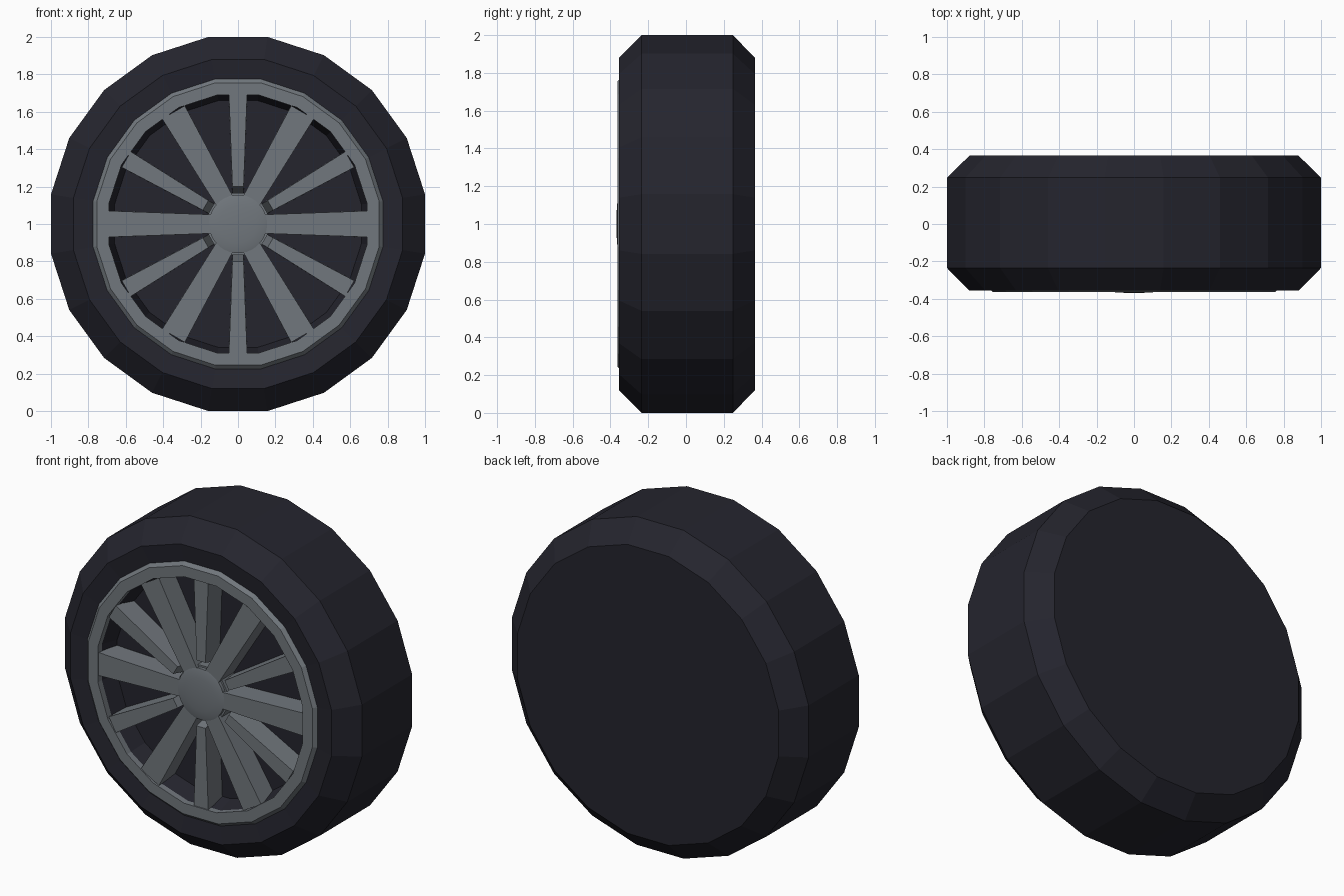
import bpy, bmesh, math
from mathutils import Matrix

if "Cube" in bpy.data.objects:
    bpy.data.objects.remove(bpy.data.objects["Cube"])


def material(name, rgb):
    m = bpy.data.materials.new(name)
    m.diffuse_color = (*rgb, 1)
    m.use_nodes = True
    m.node_tree.nodes["Principled BSDF"].inputs["Base Color"].default_value = m.diffuse_color
    return m


rubber = material("dark rubber", (0.018, 0.018, 0.027))
metal = material("grey metal", (0.165, 0.185, 0.205))


def finish(name, bm, mat):
    bmesh.ops.recalc_face_normals(bm, faces=bm.faces)
    me = bpy.data.meshes.new(name)
    bm.to_mesh(me)
    bm.free()
    me.materials.append(mat)
    ob = bpy.data.objects.new(name, me)
    bpy.context.collection.objects.link(ob)
    return ob


def lathe(name, profile, sides, mat, closed=False):
    """Spin (radius, y) points round the wheel axis; radii are to the flats."""
    bm = bmesh.new()
    half = math.pi / sides
    rings = []
    for r, y in profile:
        if r == 0:
            rings.append([bm.verts.new((0, y, 1))] * sides)
            continue
        r /= math.cos(half)
        rings.append([bm.verts.new((r * math.sin((2 * i + 1) * half), y,
                                    1 + r * math.cos((2 * i + 1) * half)))
                      for i in range(sides)])
    pairs = list(zip(rings, rings[1:]))
    if closed:
        pairs.append((rings[-1], rings[0]))
    for a, b in pairs:
        for i in range(sides):
            j = (i + 1) % sides
            quad = list(dict.fromkeys((a[i], a[j], b[j], b[i])))
            bm.faces.new(quad)
    return finish(name, bm, mat)


# Tyre with closed back and recessed front well
lathe("tyre", [(0, 0.365), (0.88, 0.365), (1, 0.248), (1, -0.235), (0.88, -0.356),
               (0.77, -0.342), (0.693, -0.335), (0.66, -0.22), (0, -0.22)], 20, rubber)

# Rim ring with bevelled outer edge
lathe("rim", [(0.782, -0.335), (0.755, -0.363), (0.69, -0.363), (0.69, -0.325)],
      20, metal, closed=True)


# Tapered spokes, wide and narrow in turn
def spoke(name, angle, r0, r1, w0, w1, slant):
    bm = bmesh.new()
    front, back = -0.356, -0.21
    pts = [(r0, w0, front), (r1, w1, front), (r1 - 0.02, w1, back), (r0 - slant, w0, back)]
    left = [bm.verts.new((-w / 2, y, r)) for r, w, y in pts]
    right = [bm.verts.new((w / 2, y, r)) for r, w, y in pts]
    bm.faces.new(left)
    bm.faces.new(right)
    for i in range(4):
        j = (i + 1) % 4
        bm.faces.new((left[i], left[j], right[j], right[i]))
    bm.transform(Matrix.Translation((0, 0, 1)) @ Matrix.Rotation(angle, 4, 'Y'))
    finish(name, bm, metal)


for k in range(6):
    a = math.radians(60 * k)
    spoke(f"narrow_spoke_{k}", a, 0.20, 0.69, 0.06, 0.097, 0.04)
    spoke(f"wide_spoke_{k}", a + math.radians(30), 0.13, 0.69, 0.10, 0.14, 0.0)

# Hub base between the spokes
lathe("hub_base", [(0, -0.335), (0.165, -0.335), (0.165, -0.21)], 12, metal)

# Smooth shallow hub cap
cap = lathe("hub_cap", [(0, -0.369), (0.05, -0.368), (0.1, -0.365), (0.14, -0.36),
                        (0.155, -0.356), (0.155, -0.33)], 32, metal)
bpy.context.view_layer.objects.active = cap
cap.select_set(True)
bpy.ops.object.shade_smooth_by_angle(angle=math.radians(35))
